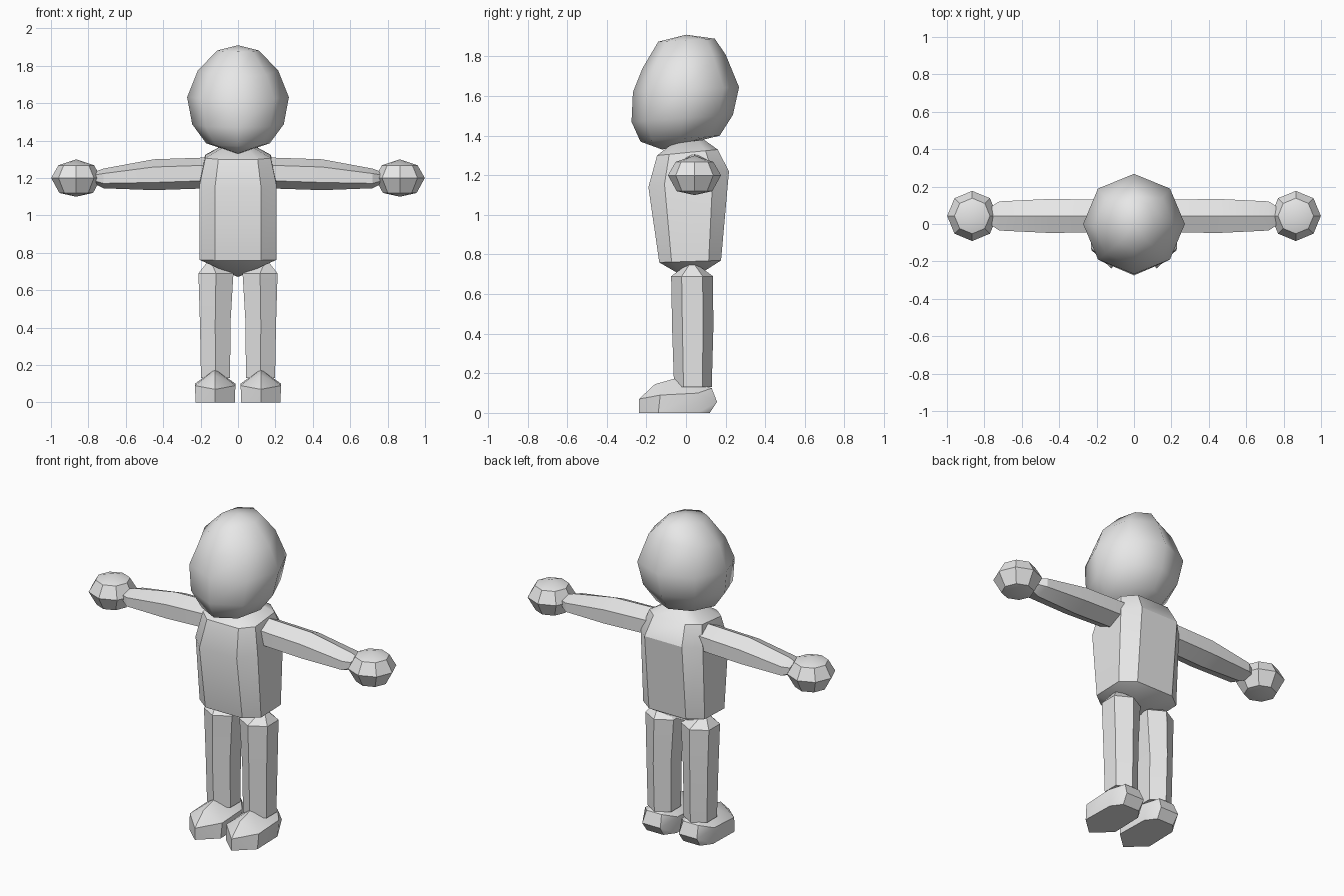
import bpy, bmesh, math
from mathutils import Vector

if "Cube" in bpy.data.objects:
    bpy.data.objects.remove(bpy.data.objects["Cube"])

grey = bpy.data.materials.new("plain grey")
grey.diffuse_color = (0.8, 0.8, 0.8, 1)
grey.use_nodes = True
grey.node_tree.nodes["Principled BSDF"].inputs["Base Color"].default_value = grey.diffuse_color


def polygon(n, start=-90):
    return [(math.cos(math.radians(start + 360 * i / n)),
             math.sin(math.radians(start + 360 * i / n))) for i in range(n)]


OCT = polygon(8)
HEX = polygon(6)
CHAMFERED = [(.6, -1), (1, -.6), (1, .6), (.6, 1), (-.6, 1), (-1, .6), (-1, -.6), (-.6, -1)]


def ring(shape, cx, rx, yf, yb, zf, zb):
    """Horizontal section between front and back points, which may tilt."""
    return [Vector((cx + u * rx, (yf + yb) / 2 + v * (yb - yf) / 2,
                    (zf + zb) / 2 + v * (zb - zf) / 2)) for u, v in shape]


def finish(name, bm, angle, mirror):
    bmesh.ops.recalc_face_normals(bm, faces=bm.faces)
    me = bpy.data.meshes.new(name)
    bm.to_mesh(me)
    bm.free()
    me.materials.append(grey)
    ob = bpy.data.objects.new(name, me)
    bpy.context.collection.objects.link(ob)
    bpy.ops.object.select_all(action='DESELECT')
    ob.select_set(True)
    bpy.context.view_layer.objects.active = ob
    bpy.ops.object.shade_smooth_by_angle(angle=math.radians(angle))
    if mirror:
        ob.modifiers.new("mirror", 'MIRROR').use_mirror_merge = False
    return ob


def loft(name, rings, start=None, end=None, angle=30, mirror=False):
    """Skin rings; close each end with a pole point or a flat face."""
    bm = bmesh.new()
    vs = [[bm.verts.new(p) for p in r] for r in rings]
    n = len(vs[0])
    for a, b in zip(vs, vs[1:]):
        for i in range(n):
            j = (i + 1) % n
            bm.faces.new((a[i], a[j], b[j], b[i]))
    for r, pole in ((vs[0], start), (vs[-1], end)):
        if pole is None:
            bm.faces.new(r)
        else:
            p = bm.verts.new(pole)
            for i in range(n):
                bm.faces.new((r[i], r[(i + 1) % n], p))
    return finish(name, bm, angle, mirror)


# Head: leaning oval with a low chin
loft("head", [ring(OCT, 0, *r) for r in (
    (.17, -.23, .17, 1.37, 1.40),
    (.245, -.275, .237, 1.47, 1.505),
    (.272, -.268, .268, 1.62, 1.645),
    (.215, -.22, .20, 1.74, 1.81),
    (.11, -.14, .145, 1.875, 1.89))],
    (0, -.12, 1.33), (0, 0, 1.91), angle=48)

# Torso with shoulders, neck base and pointed bottom
loft("torso", [ring(CHAMFERED, 0, *r) for r in (
    (.205, -.135, .177, .76, .77),
    (.207, -.19, .217, 1.14, 1.22),
    (.175, -.146, .16, 1.30, 1.33),
    (.08, -.07, .09, 1.36, 1.38))],
    start=(0, .02, .67))

# Arms: six-sided, running out along x
loft("arm", [[Vector((x, .043 + u * ry, (zt + zb) / 2 + v * (zt - zb) / 2)) for u, v in HEX]
             for x, ry, zb, zt in (
    (.15, .10, 1.145, 1.31),
    (.45, .105, 1.135, 1.30),
    (.72, .09, 1.145, 1.25),
    (.76, .06, 1.165, 1.235))], mirror=True)

# Hands: faceted balls
loft("hand", [ring(OCT, .865, r, .043 - r, .043 + r, z, z) for r, z in (
    (.09, 1.12), (.134, 1.20), (.095, 1.268))],
    (.865, .043, 1.10), (.865, .043, 1.30), mirror=True)

# Legs: six-sided with a slight knee
loft("leg", [ring(HEX, *r) for r in (
    (.12, .09, -.06, .13, .13, .13),
    (.122, .094, -.07, .138, .42, .42),
    (.118, .108, -.075, .137, .69, .69))],
    end=(.15, .03, .768), mirror=True)

# Feet: hull around sole, side edge and instep
bm = bmesh.new()
cx = .122
for x, y, z in ((0, -.237, 0), (.105, -.14, 0), (.10, .06, 0), (.055, .12, 0),
                (0, -.237, .07), (.108, -.13, .09), (.108, .06, .10), (.06, .157, .055),
                (0, -.157, .145), (0, -.04, .178), (.05, .13, .125)):
    bm.verts.new((cx + x, y, z))
    if x:
        bm.verts.new((cx - x, y, z))
bmesh.ops.convex_hull(bm, input=bm.verts)
bmesh.ops.dissolve_limit(bm, angle_limit=.02, verts=bm.verts, edges=bm.edges)
finish("foot", bm, 30, True)
